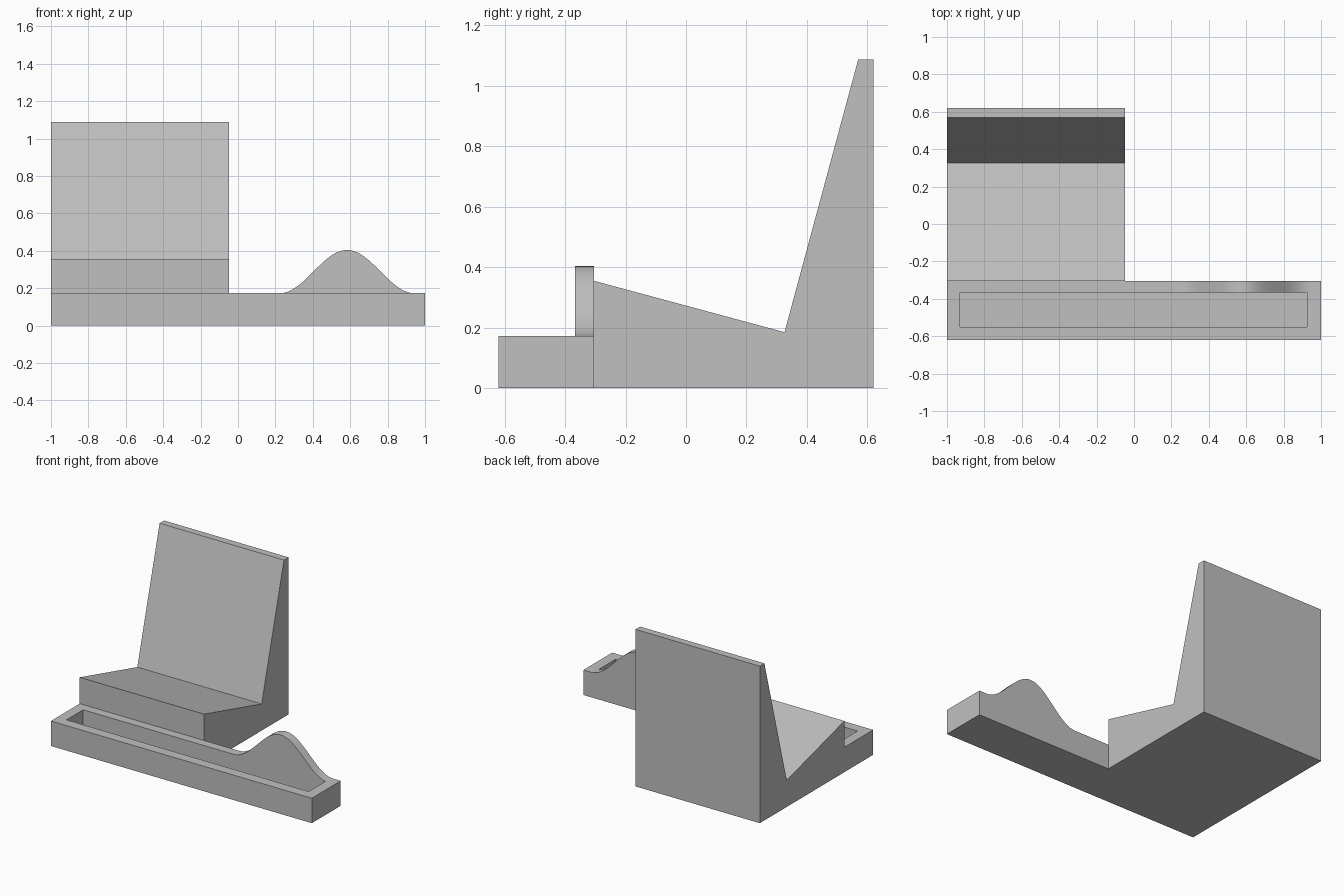
import bpy
import bmesh
from math import cos, pi, radians
from mathutils import Vector

if "Cube" in bpy.data.objects:
    bpy.data.objects.remove(bpy.data.objects["Cube"], do_unlink=True)

GREY = (0.53, 0.53, 0.53, 1)
grey = bpy.data.materials.new("plain grey")
grey.use_nodes = True
grey.diffuse_color = GREY
grey.node_tree.nodes["Principled BSDF"].inputs["Base Color"].default_value = GREY

# Shared outer sizes
LEFT, RIGHT = -1.0, 1.0
FRONT, JOIN, BACK = -0.62, -0.305, 0.62
TRAY_TOP = 0.173
POCKET_BACK = -0.367


def finish(name, bm):
    bmesh.ops.recalc_face_normals(bm, faces=bm.faces)
    mesh = bpy.data.meshes.new(name)
    bm.to_mesh(mesh)
    bm.free()
    mesh.materials.append(grey)
    obj = bpy.data.objects.new(name, mesh)
    bpy.context.collection.objects.link(obj)
    return obj


def prism(name, outline, sweep):
    """Extrude a closed planar outline along a vector."""
    bm = bmesh.new()
    face = bm.faces.new([bm.verts.new(p) for p in outline])
    result = bmesh.ops.extrude_face_region(bm, geom=[face], use_keep_orig=True)
    moved = [g for g in result["geom"] if isinstance(g, bmesh.types.BMVert)]
    bmesh.ops.translate(bm, verts=moved, vec=Vector(sweep))
    return finish(name, bm)


# Stand: sloping rest and leaning back in one side profile
side = [(JOIN, 0), (JOIN, 0.355), (0.326, 0.185), (0.57, 1.088), (BACK, 1.088), (BACK, 0)]
prism("stand", [(LEFT, y, z) for y, z in side], (0.953, 0, 0))

# Tray: a box with a sunken rectangular pocket
bm = bmesh.new()
bmesh.ops.create_cube(bm, size=1)
for v in bm.verts:
    v.co = (RIGHT if v.co.x > 0 else LEFT,
            JOIN if v.co.y > 0 else FRONT,
            TRAY_TOP if v.co.z > 0 else 0)
top = max(bm.faces, key=lambda f: f.calc_center_median().z)
middle = top.calc_center_median()


def fit_pocket(face, z):
    for v in face.verts:
        v.co = (0.926 if v.co.x > middle.x else -0.93,
                POCKET_BACK if v.co.y > middle.y else -0.55, z)


bmesh.ops.inset_region(bm, faces=[top], thickness=0.05)
fit_pocket(top, TRAY_TOP)
bmesh.ops.inset_region(bm, faces=[top], thickness=0.01)
fit_pocket(top, 0.04)
finish("tray", bm)

# Rounded crest rising from the tray's back wall
STEPS, HALF, CENTRE, RISE = 40, 0.36, 0.583, 0.231
crest = []
for i in range(STEPS + 1):
    t = 2 * i / STEPS - 1
    crest.append((CENTRE + HALF * t, POCKET_BACK, TRAY_TOP + RISE * (1 + cos(pi * t)) / 2))
hump = prism("back_wall_crest", crest, (0, JOIN - POCKET_BACK, 0))
bpy.ops.object.select_all(action="DESELECT")
hump.select_set(True)
bpy.context.view_layer.objects.active = hump
bpy.ops.object.shade_smooth_by_angle(angle=radians(30))
